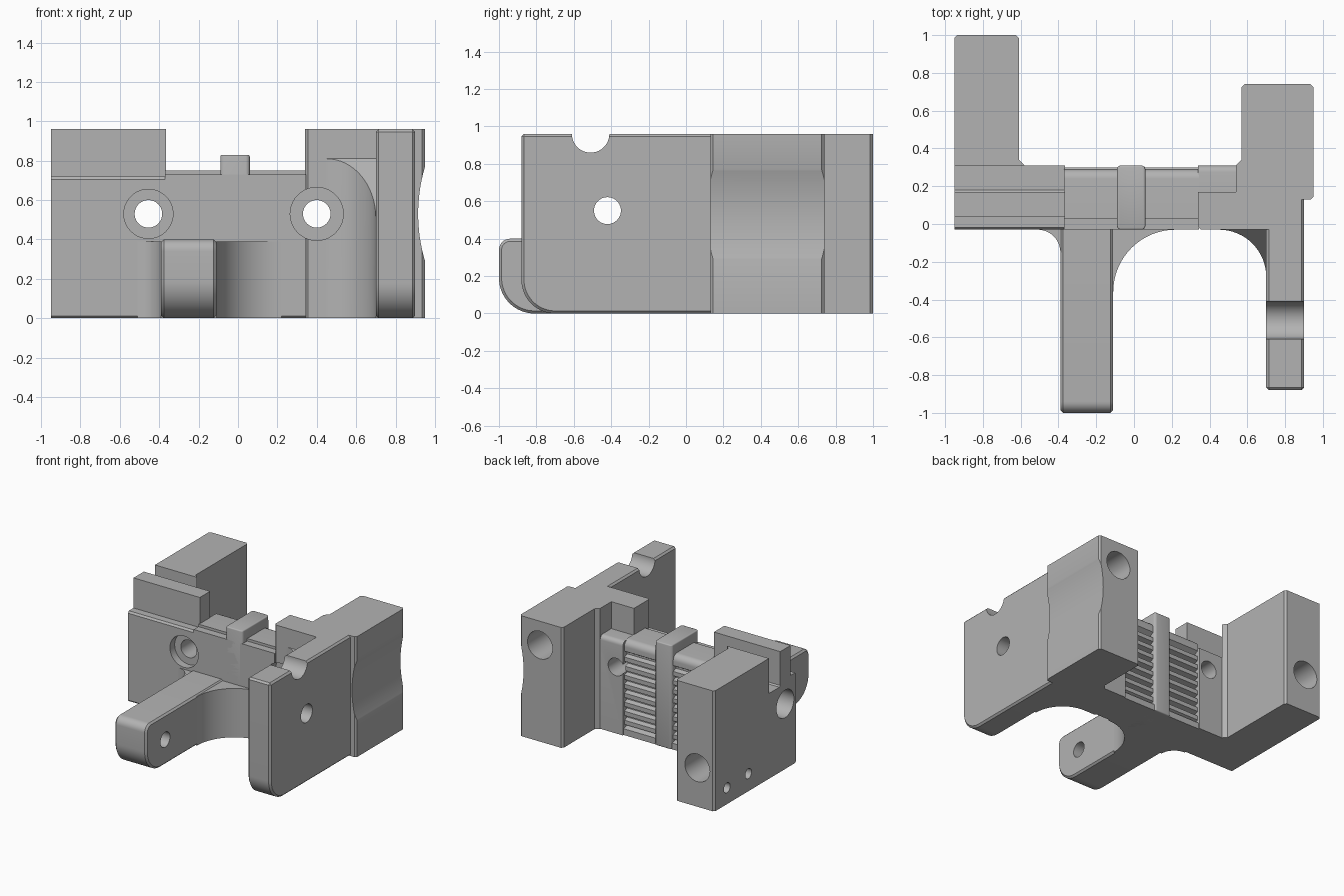
import bpy, bmesh
from math import sin, cos, radians

cube = bpy.data.objects.get("Cube")
if cube:
    bpy.data.objects.remove(cube, do_unlink=True)

grey = bpy.data.materials.new("machined_grey")
grey.use_nodes = True
grey.diffuse_color = (0.45, 0.45, 0.45, 1)
grey.node_tree.nodes["Principled BSDF"].inputs["Base Color"].default_value = (0.45, 0.45, 0.45, 1)

parts, cutters = [], []


def prism(name, pts, axis, lo, hi, group=parts):
    """Extrude a closed outline along an axis; outline uses the other two axes in order."""
    place = {"x": lambda a, b, t: (t, a, b),
             "y": lambda a, b, t: (a, t, b),
             "z": lambda a, b, t: (a, b, t)}[axis]
    bm = bmesh.new()
    ends = [[bm.verts.new(place(a, b, t)) for a, b in pts] for t in (lo, hi)]
    bm.faces.new(ends[0])
    bm.faces.new(ends[1])
    for i in range(len(pts)):
        j = (i + 1) % len(pts)
        bm.faces.new((ends[0][i], ends[0][j], ends[1][j], ends[1][i]))
    bmesh.ops.recalc_face_normals(bm, faces=bm.faces)
    mesh = bpy.data.meshes.new(name)
    bm.to_mesh(mesh)
    bm.free()
    mesh.materials.append(grey)
    obj = bpy.data.objects.new(name, mesh)
    bpy.context.collection.objects.link(obj)
    group.append(obj)
    return obj


def arc(cx, cy, r, start, end, n=16):
    angles = [radians(start + (end - start) * i / n) for i in range(n + 1)]
    return [(cx + r * cos(a), cy + r * sin(a)) for a in angles]


def rect(a0, a1, b0, b1, c=0.015):
    """Rectangle with small chamfered corners."""
    return [(a0 + c, b0), (a1 - c, b0), (a1, b0 + c), (a1, b1 - c),
            (a1 - c, b1), (a0 + c, b1), (a0, b1 - c), (a0, b0 + c)]


def hole(a, b, r, axis, lo, hi, n=40):
    prism("hole_cutter", arc(a, b, r, 0, 360, n)[:-1], axis, lo, hi, cutters)


def bevel(obj, width, segments=1):
    mod = obj.modifiers.new("edge_bevel", "BEVEL")
    mod.width, mod.segments = width, segments
    mod.limit_method, mod.angle_limit = "ANGLE", radians(40)


def fillet(name, x, side, r, top):
    """Concave vertical fillet between the wall front and an arm side."""
    y, e = -0.03, 0.02
    curve = arc(x + side * r, y - r, r, 90, 180 if side > 0 else 0)
    pts = [(x - side * e, y + e), (x + side * r, y + e)] + curve + [(x - side * e, y - r)]
    return prism(name, pts, "z", 0, top)


# Left side: stepped wall with upright plate and slot, then the tall rear block
prism("left_wall", [(-.03, .012), (-.018, 0), (.31, 0), (.31, .68), (.18, .68), (.17, .69),
                    (.17, .96), (.04, .96), (.04, .72), (-.018, .72), (-.03, .705)],
      "x", -.95, -.365)
prism("left_block", [(-.95, .31), (-.58, .31), (-.61, .34), (-.61, .985), (-.625, 1),
                     (-.935, 1), (-.95, .985)], "z", 0, .96)
# fill the short web below the slot only
parts[-1].data.update()

# Centre wall with horizontal ridges on its back
ridges = []
for i in range(8):
    z = .08 + i * .072
    ridges += [(.29, z), (.29, z + .034), (.255, z + .046), (.255, z + .06)]
prism("ridged_centre_wall", [(-.03, .012), (-.018, 0), (.30, 0), (.30, .05), (.255, .065)]
      + ridges + [(.29, .665)] + arc(.24, .70, .05, 0, 90, 8)
      + [(.03, .75), (.03, .73), (-.03, .73)], "x", -.37, .345)
rib = prism("centre_rib", rect(-.09, .06, -.03, .31, .012), "z", 0, .83)
bevel(rib, .018, 3)

# Right side: tall column, low rear ledge, rear block
prism("right_column", [(.355, -.03), (.72, -.03), (.72, .17), (.34, .17), (.34, -.015)],
      "z", 0, .96)
prism("right_ledge", [(.15, 0), (.31, 0), (.31, .71)] + arc(.275, .71, .035, 0, 90, 6)
      + [(.15, .745)], "x", .34, .56)
prism("right_block", [(.54, .13), (.935, .13), (.95, .145), (.95, .725), (.935, .74),
                      (.585, .74), (.57, .725), (.57, .34), (.54, .31)], "z", 0, .96)

# Arms reaching to the front
right_arm = prism("right_arm", [(.15, .96), (.15, 0)] + arc(-.70, .18, .18, 270, 180)
                  + [(-.88, .96)], "x", .70, .90)
bevel(right_arm, .014)
front_arm = prism("front_arm", [(0, .40), (0, 0)] + arc(-.81, .19, .19, 270, 180)
                  + arc(-.94, .34, .06, 180, 90, 8), "x", -.39, -.11)
bevel(front_arm, .014)

# Concave fillets joining arms to wall
fillet("front_arm_fillet_small", -.39, -1, .12, .39)
fillet("front_arm_fillet_large", -.11, 1, .33, .39)
sloped = fillet("right_arm_fillet", .70, -1, .25, .81)
for v in sloped.data.vertices:
    if v.co.z > .5:
        v.co.z += 1.2 * (v.co.y + .03)

# Screw holes through the wall, with counterbores at the front
for x, r, depth in ((-.455, .125, .06), (.40, .135, .12)):
    hole(x, .53, .07, "y", -.2, .5)
    hole(x, .53, r, "y", -.2, -.03 + depth)
# Holes in the rear faces of the two blocks
hole(-.80, .31, .11, "y", .65, 1.1)
hole(.77, .77, .11, "y", .4, .9)
# Holes in the outer left face
hole(.107, .52, .11, "x", -1.1, -.65)
hole(.84, .13, .04, "x", -1.1, -.8)
hole(.57, .14, .04, "x", -1.1, -.8)
# Pin holes in the arms, top notch and shallow side hollow
hole(-.76, .20, .06, "x", -.5, 0)
hole(-.42, .55, .072, "x", .6, 1)
hole(-.51, .96, .10, "x", .6, 1)
hole(1.755, .53, .84, "y", .1, .8, 180)

# Cut every part, bake the result, then drop the cutters
for obj in parts:
    for cutter in cutters:
        mod = obj.modifiers.new("cut", "BOOLEAN")
        mod.operation, mod.solver, mod.object = "DIFFERENCE", "EXACT", cutter
bpy.context.view_layer.update()
graph = bpy.context.evaluated_depsgraph_get()
baked = [bpy.data.meshes.new_from_object(o.evaluated_get(graph)) for o in parts]
for obj, mesh in zip(parts, baked):
    obj.modifiers.clear()
    obj.data = mesh
for cutter in cutters:
    bpy.data.objects.remove(cutter, do_unlink=True)

bpy.ops.object.select_all(action="DESELECT")
for obj in parts:
    obj.select_set(True)
bpy.context.view_layer.objects.active = parts[0]
bpy.ops.object.shade_smooth_by_angle(angle=radians(30))
